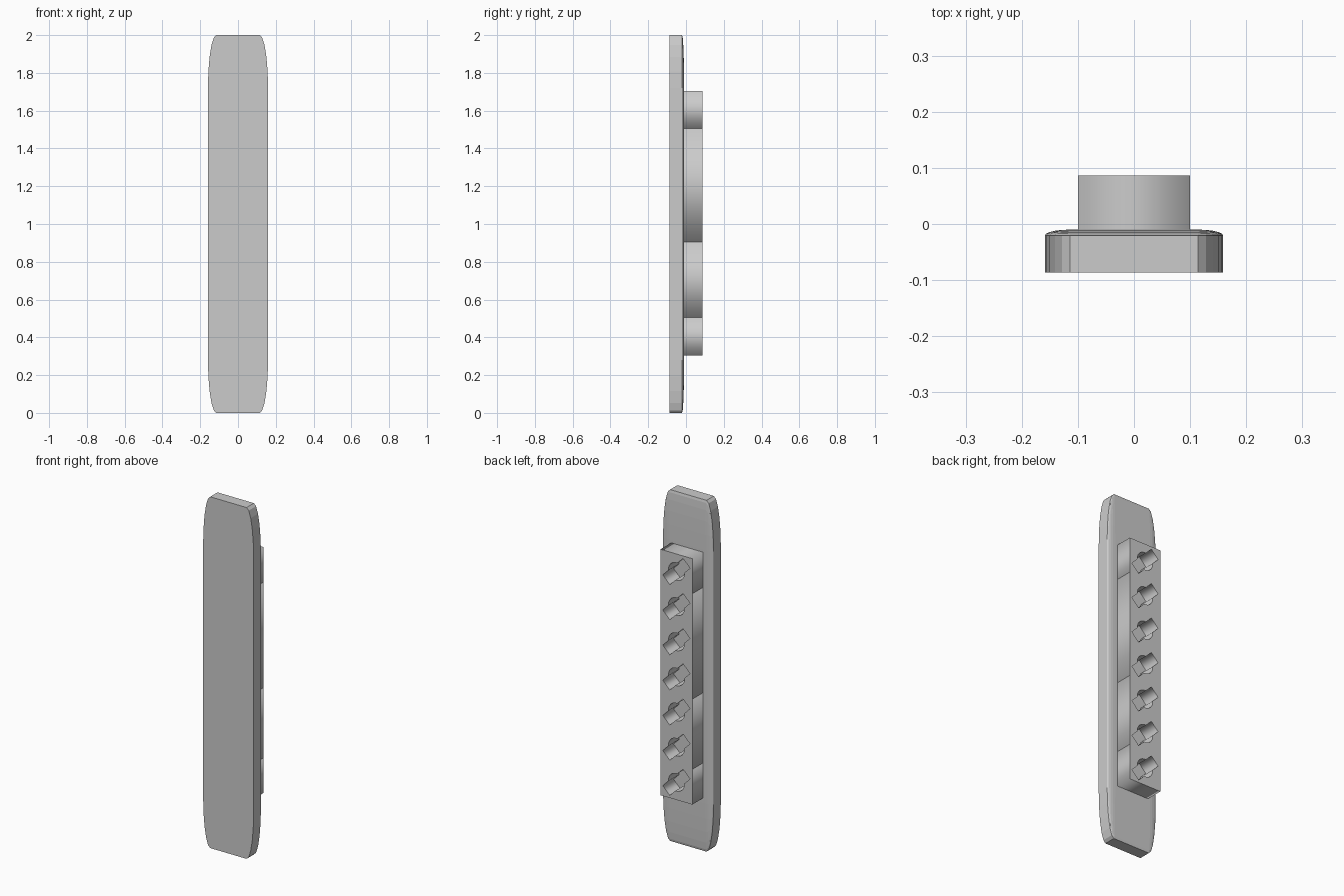
import bpy, bmesh, math
from mathutils import Matrix, Vector

if "Cube" in bpy.data.objects:
    bpy.data.objects.remove(bpy.data.objects["Cube"])

Y_FRONT, Y_SEAT, Y_BACK = -0.0865, -0.01, 0.0865
SLOT_HALF_LEN, SLOT_HALF_WID, HOLE_R = 0.09, 0.031, 0.05
BLOCK_HALF = 0.1


def keyhole_outline(cz):
    """Round hole crossed by a diagonal slot, as one closed outline in (x, z)."""
    a, w, r = SLOT_HALF_LEN, SLOT_HALF_WID, HOLE_R
    start = math.asin(w / r)
    n = 8
    arc = [start + (math.pi - 2 * start) * i / n for i in range(n + 1)]
    half = [(a, -w), (a, w)] + [(r * math.cos(t), r * math.sin(t)) for t in arc]
    pts = half + [(-x, -y) for x, y in half]
    rot = Matrix.Rotation(math.radians(135), 2)   # slot rises towards -x
    return [rot @ Vector(p) + Vector((0, cz)) for p in pts]


def add_loop(curve, pts):
    s = curve.splines.new('POLY')
    s.points.add(len(pts) - 1)
    for p, q in zip(s.points, pts):
        p.co = (q[0], q[1], 0, 1)
    s.use_cyclic_u = True


def socket_block(name, z0, count):
    """Block holding a column of keyhole sockets, 0.2 apart."""
    cu = bpy.data.curves.new(name, 'CURVE')
    cu.dimensions = '2D'
    cu.fill_mode = 'BOTH'
    cu.extrude = (Y_BACK - Y_SEAT) / 2
    b, z1 = BLOCK_HALF, z0 + 0.2 * count
    add_loop(cu, [(-b, z0), (b, z0), (b, z1), (-b, z1)])
    for i in range(count):
        add_loop(cu, keyhole_outline(z0 + 0.1 + 0.2 * i))
    ob = bpy.data.objects.new(name, cu)
    bpy.context.collection.objects.link(ob)
    ob.location.y = (Y_BACK + Y_SEAT) / 2
    ob.rotation_euler.x = math.pi / 2
    bpy.ops.object.select_all(action='DESELECT')
    ob.select_set(True)
    bpy.context.view_layer.objects.active = ob
    bpy.ops.object.convert(target='MESH')


# Backing plate: unit cube with rounded corners and back rim, then stretched
bm = bmesh.new()
bmesh.ops.create_cube(bm, size=1)
edges = []
for e in bm.edges:
    p, q = (v.co for v in e.verts)
    along_y = abs(p.y - q.y) > 0.5
    on_back = p.y > 0 and q.y > 0
    if along_y or on_back:
        edges.append(e)
bmesh.ops.bevel(bm, geom=edges, offset=0.14, segments=5, profile=0.5,
                affect='EDGES', clamp_overlap=True)
bmesh.ops.scale(bm, verts=bm.verts, vec=(0.318, Y_SEAT - Y_FRONT, 2))
bmesh.ops.translate(bm, verts=bm.verts, vec=(0, (Y_SEAT + Y_FRONT) / 2, 1))
me = bpy.data.meshes.new("backing_plate")
bm.to_mesh(me)
bm.free()
bpy.context.collection.objects.link(bpy.data.objects.new("backing_plate", me))

# Stacked socket blocks on the back: 1, 2, 3 and 1 sockets from the bottom
z = 0.305
for name, count in (("lower_block", 1), ("lower_middle_block", 2),
                    ("upper_middle_block", 3), ("upper_block", 1)):
    socket_block(name, z, count)
    z += 0.2 * count
